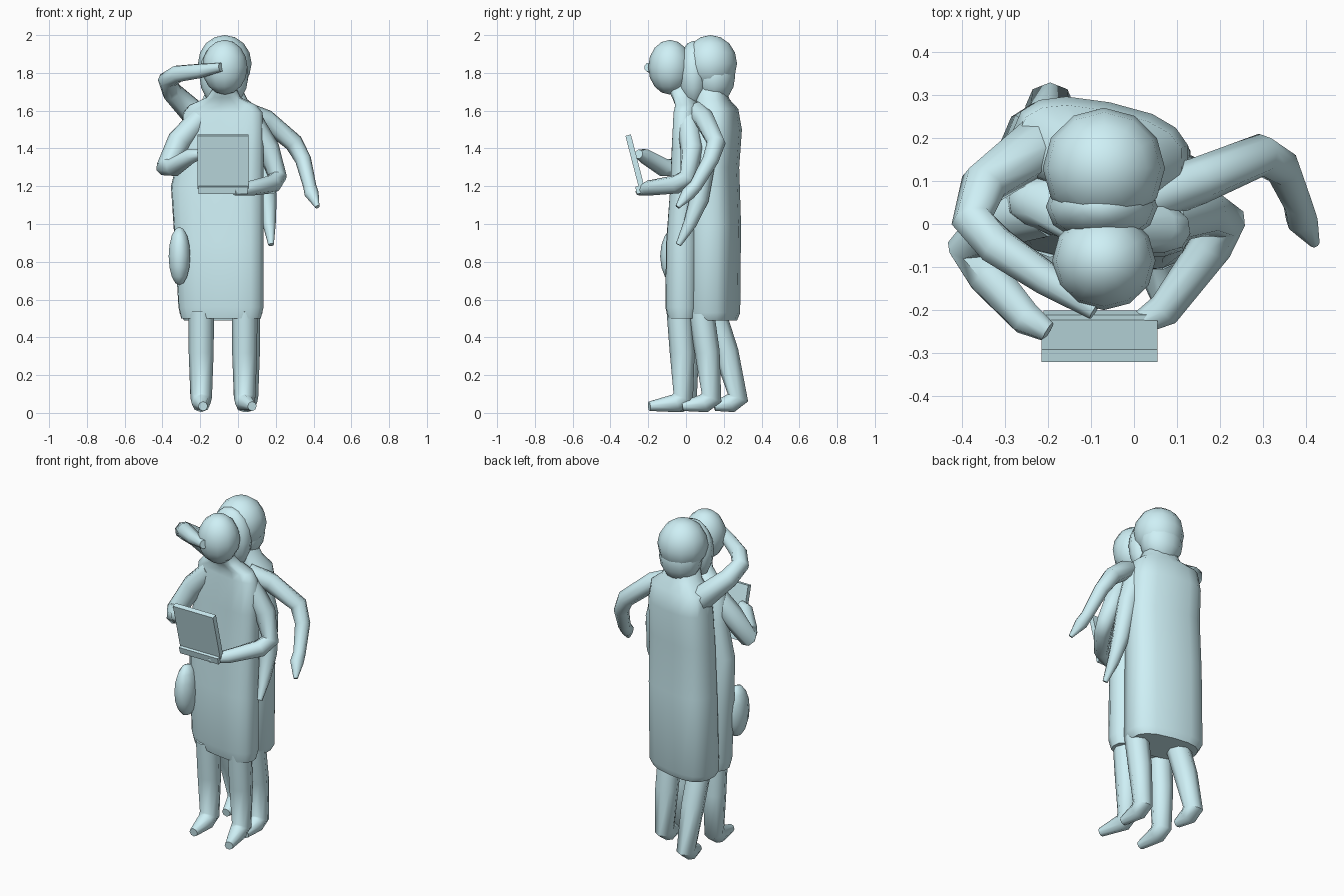
import bpy, bmesh
from math import sin, cos, pi, radians, copysign
from mathutils import Vector, Matrix

cube = bpy.data.objects.get("Cube")
if cube:
    bpy.data.objects.remove(cube, do_unlink=True)

mat = bpy.data.materials.new("pale_blue")
mat.use_nodes = True
colour = (0.62, 0.87, 0.92, 1)
mat.diffuse_color = colour
mat.node_tree.nodes["Principled BSDF"].inputs["Base Color"].default_value = colour


def finish(name, bm, angle=50):
    bmesh.ops.recalc_face_normals(bm, faces=bm.faces)
    mesh = bpy.data.meshes.new(name)
    bm.to_mesh(mesh)
    bm.free()
    mesh.materials.append(mat)
    ob = bpy.data.objects.new(name, mesh)
    bpy.context.collection.objects.link(ob)
    bpy.ops.object.select_all(action="DESELECT")
    ob.select_set(True)
    bpy.context.view_layer.objects.active = ob
    bpy.ops.object.shade_smooth_by_angle(angle=radians(angle))


def loft(name, rings):
    """Skin a list of rings of points and close both ends."""
    bm = bmesh.new()
    loops = [[bm.verts.new(p) for p in ring] for ring in rings]
    n = len(loops[0])
    for a, b in zip(loops, loops[1:]):
        for i in range(n):
            j = (i + 1) % n
            bm.faces.new((a[i], a[j], b[j], b[i]))
    bm.faces.new(loops[0])
    bm.faces.new(loops[-1])
    finish(name, bm)


def limb(name, path, sides=8):
    """Tapered tube through (x, y, z, radius) points."""
    pts = [Vector(p[:3]) for p in path]
    rings = []
    side = Vector((1, 0, 0))
    for i, p in enumerate(pts):
        before = (p - pts[i - 1]).normalized() if i else Vector()
        after = (pts[i + 1] - p).normalized() if i < len(pts) - 1 else Vector()
        t = (before + after).normalized()
        side = (side - t * side.dot(t)).normalized()
        up = t.cross(side)
        r = path[i][3]
        rings.append([p + r * (side * cos(k * 2 * pi / sides) + up * sin(k * 2 * pi / sides))
                      for k in range(sides)])
    loft(name, rings)


def coat(name, sections, yaw=-0.2, sides=16):
    """Rounded-box rings given as (z, x, y, half width, half depth)."""
    rings = []
    turn = Matrix.Rotation(yaw, 3, "Z")
    for z, x, y, rx, ry in sections:
        ring = []
        for k in range(sides):
            c, s = cos(k * 2 * pi / sides), sin(k * 2 * pi / sides)
            p = Vector((rx * copysign(abs(c) ** 0.75, c), ry * copysign(abs(s) ** 0.75, s), 0))
            ring.append(turn @ p + Vector((x, y, z)))
        rings.append(ring)
    loft(name, rings)


def ball(name, centre, size, u=12, v=8):
    bm = bmesh.new()
    bmesh.ops.create_uvsphere(bm, u_segments=u, v_segments=v, radius=1)
    bmesh.ops.scale(bm, vec=size, verts=bm.verts)
    bmesh.ops.translate(bm, vec=centre, verts=bm.verts)
    finish(name, bm, 60)


def box(name, centre, size, tilt):
    bm = bmesh.new()
    bmesh.ops.create_cube(bm, size=1)
    bmesh.ops.scale(bm, vec=size, verts=bm.verts)
    bmesh.ops.rotate(bm, matrix=Matrix.Rotation(tilt, 3, "X"), verts=bm.verts)
    bmesh.ops.translate(bm, vec=centre, verts=bm.verts)
    finish(name, bm, 30)


def leg(name, x, hip, heel, toe, splay=0.01):
    """Leg and foot, placed by the y of hip, heel and toe."""
    limb(name, [(x, hip, 0.54, 0.068), (x, (hip + heel) / 2, 0.32, 0.066),
                (x, heel - 0.01, 0.08, 0.057), (x, heel - 0.05, 0.05, 0.05),
                (x + splay, toe, 0.035, 0.025)])


# Coats with shoulders and necks
coat("front_coat", [(0.5, -0.09, 0.005, 0.215, 0.085), (0.56, -0.09, 0.005, 0.23, 0.1),
                    (0.9, -0.1, 0.01, 0.24, 0.1), (1.2, -0.11, 0.02, 0.25, 0.085),
                    (1.4, -0.085, 0.02, 0.225, 0.08), (1.59, -0.08, 0.02, 0.215, 0.07),
                    (1.63, -0.08, 0.02, 0.18, 0.065), (1.67, -0.075, -0.01, 0.09, 0.06),
                    (1.72, -0.07, -0.04, 0.06, 0.055), (1.78, -0.07, -0.06, 0.055, 0.06)])
coat("back_coat", [(0.49, -0.09, 0.145, 0.2, 0.115), (0.53, -0.09, 0.145, 0.225, 0.13),
                   (1.0, -0.085, 0.15, 0.22, 0.13), (1.3, -0.08, 0.15, 0.215, 0.12),
                   (1.5, -0.08, 0.165, 0.21, 0.12), (1.61, -0.08, 0.165, 0.195, 0.1),
                   (1.66, -0.07, 0.14, 0.12, 0.085), (1.76, -0.07, 0.12, 0.07, 0.08)])

# Heads and hair
ball("front_head", (-0.07, -0.085, 1.83), (0.12, 0.115, 0.145))
ball("front_hair", (-0.075, 0.04, 1.79), (0.13, 0.085, 0.18))
ball("back_head", (-0.07, 0.13, 1.85), (0.142, 0.14, 0.15))
ball("back_hair", (-0.07, 0.15, 1.78), (0.125, 0.11, 0.14))

# Legs, the back figure stepping
leg("front_leg_right", -0.195, -0.01, 0.015, -0.165)
leg("front_leg_left", 0.035, -0.035, -0.005, -0.195, 0.04)
leg("back_leg_right", -0.195, 0.14, 0.285, 0.15)
leg("back_leg_left", 0.05, 0.08, 0.145, -0.02)

# Front figure's arms, holding the tablet
limb("front_arm_right", [(-0.2, 0.03, 1.56, 0.06), (-0.31, 0.01, 1.44, 0.065),
                         (-0.38, -0.05, 1.3, 0.055), (-0.34, -0.12, 1.3, 0.05),
                         (-0.25, -0.22, 1.36, 0.04), (-0.2, -0.25, 1.37, 0.025)])
limb("front_arm_left", [(0.07, 0.01, 1.55, 0.06), (0.16, 0.03, 1.4, 0.06),
                        (0.21, 0.01, 1.25, 0.05), (0.18, -0.05, 1.21, 0.05),
                        (0.07, -0.2, 1.19, 0.04), (-0.02, -0.25, 1.17, 0.02)])
box("tablet", (-0.08, -0.27, 1.33), (0.27, 0.03, 0.29), radians(14.5))
box("tablet_stand", (-0.08, -0.235, 1.185), (0.26, 0.06, 0.04), radians(14.5))

# Bag at the front figure's right hip
ball("side_bag", (-0.31, -0.05, 0.83), (0.06, 0.087, 0.155), 10, 8)

# Arm held out to the left
limb("outer_arm_left", [(0.03, 0.06, 1.59, 0.06), (0.15, 0.1, 1.55, 0.055),
                        (0.295, 0.16, 1.43, 0.05), (0.345, 0.13, 1.34, 0.043),
                        (0.38, 0.05, 1.2, 0.035), (0.39, 0.01, 1.16, 0.038),
                        (0.42, -0.045, 1.09, 0.012)])

# Back figure's arms, one raised over the brow and one hanging
limb("back_arm_right", [(-0.11, 0.17, 1.5, 0.075), (-0.23, 0.18, 1.58, 0.07),
                        (-0.35, 0.09, 1.7, 0.055), (-0.375, 0.01, 1.76, 0.05),
                        (-0.32, -0.05, 1.795, 0.047), (-0.2, -0.13, 1.81, 0.04),
                        (-0.09, -0.2, 1.83, 0.025)])
limb("back_arm_left", [(0.07, 0.1, 1.53, 0.07), (0.13, 0.1, 1.35, 0.06),
                       (0.155, 0.07, 1.13, 0.05), (0.165, 0.02, 1.0, 0.035),
                       (0.175, -0.04, 0.89, 0.015)])
